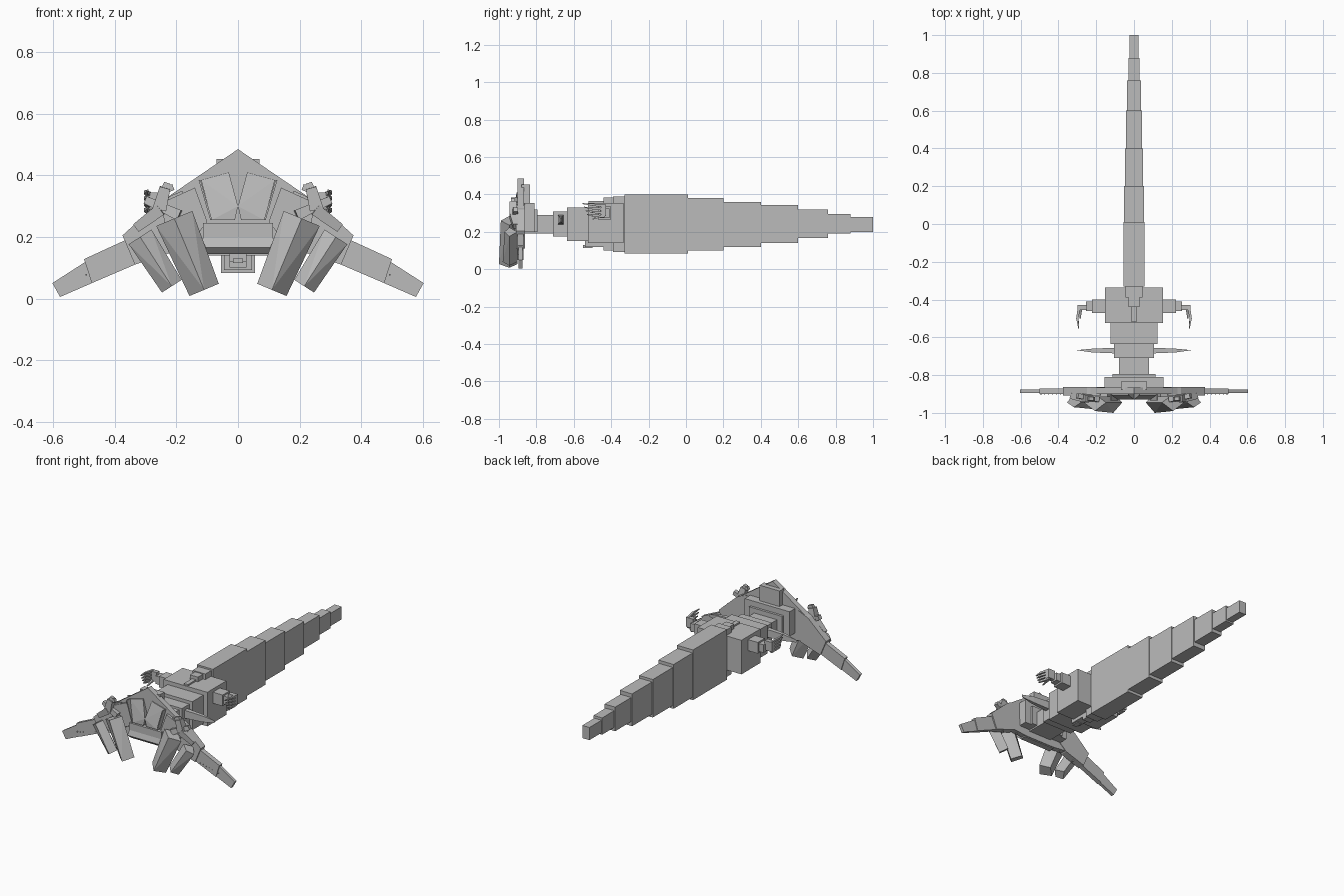
import bpy, bmesh, math
from mathutils import Vector

if "Cube" in bpy.data.objects:
    bpy.data.objects.remove(bpy.data.objects["Cube"], do_unlink=True)

grey = bpy.data.materials.new("plain grey")
grey.use_nodes = True
COLOUR = (0.5, 0.5, 0.5, 1)
grey.diffuse_color = COLOUR
grey.node_tree.nodes["Principled BSDF"].inputs["Base Color"].default_value = COLOUR


def hull(name, points):
    """Convex solid around the given points."""
    bm = bmesh.new()
    for p in points:
        bm.verts.new(p)
    bmesh.ops.convex_hull(bm, input=bm.verts)
    bmesh.ops.dissolve_limit(bm, angle_limit=0.01, verts=bm.verts, edges=bm.edges)
    bmesh.ops.recalc_face_normals(bm, faces=bm.faces)
    mesh = bpy.data.meshes.new(name)
    bm.to_mesh(mesh)
    bm.free()
    mesh.materials.append(grey)
    obj = bpy.data.objects.new(name, mesh)
    bpy.context.collection.objects.link(obj)
    return obj


def box(name, x0, x1, y0, y1, z0, z1):
    return hull(name, [(x, y, z) for x in (x0, x1) for y in (y0, y1) for z in (z0, z1)])


def plate(name, outline, y0, y1, s=1):
    """Outline in x and z, extruded along y."""
    return hull(name, [(s * x, y, z) for x, z in outline for y in (y0, y1)])


def bar(name, a, b, wa, wb, s=1, tip=None):
    """Square bar from a to b, tapering from width wa to wb."""
    a, b = Vector(a), Vector(b)
    d = (b - a).normalized()
    u = d.cross(Vector((0, 1, 0) if abs(d.y) < 0.8 else (0, 0, 1))).normalized()
    v = d.cross(u)
    pts = [c + (u * i + v * j) * w / 2 for c, w in ((a, wa), (b, wb))
           for i in (-1, 1) for j in (-1, 1)]
    return hull(name, [(s * p.x, p.y, p.z) for p in pts])


# Stepped tail: start, end, half width, bottom, top
tail = [(-.44, -.38, .028, .10, .385), (-.39, -.33, .045, .092, .39),
        (-.33, .01, .056, .083, .40), (.01, .2, .053, .10, .38),
        (.2, .4, .048, .12, .36), (.4, .6, .043, .14, .344),
        (.6, .76, .037, .168, .32), (.76, .88, .03, .19, .296),
        (.88, 1, .025, .2, .28)]
for y0, y1, w, z0, z1 in tail:
    box("tail_segment", -w, w, y0, y1, z0, z1)

# Stepped body and neck
body = [(-.525, -.335, .153, .14, .355), (-.635, -.52, .125, .15, .33),
        (-.71, -.63, .105, .175, .31), (-.87, -.705, .08, .19, .29)]
for y0, y1, w, z0, z1 in body:
    box("body_segment", -w, w, y0, y1, z0, z1)
box("back_ridge", -.014, .014, -.52, -.44, .35, .365)
box("belly_plate", -.028, .028, -.54, -.44, .12, .15)
box("belly_latch", -.016, .016, -.55, -.5, .115, .13)

# Head: crest, rear blocks, brow and jaw
plate("head_crest", [(0, .485), (.25, .315), (.2, .16), (.1, .15),
                     (-.1, .15), (-.2, .16), (-.25, .315)], -.9, -.865)
box("head_rear_block", -.157, .157, -.87, -.81, .2, .355)
box("head_rear_plate", -.115, .115, -.83, -.795, .2, .32)
box("head_top_block", -.07, .07, -.88, -.835, .35, .453)
box("brow", -.113, .113, -.925, -.89, .2, .245)
hull("jaw", [(x, y, z) for x, y, z in
             [(-.113, -.92, .2), (.113, -.92, .2), (-.123, -.93, .165), (.123, -.93, .165),
              (-.11, -.91, .145), (.11, -.91, .145), (-.11, -.87, .145), (.11, -.87, .145),
              (-.113, -.87, .2), (.113, -.87, .2)]])

for side, s in (("left", 1), ("right", -1)):
    # Sloping face panel and its thin edge strip
    top, low = [(.03, .41), (.12, .385)], [(.085, .255), (.01, .255), (0, .3)]
    hull(side + "_face_panel",
         [(s * x, y, z) for x, z in top for y in (-.905, -.88)] +
         [(s * x, y, z) for x, z in low for y in (-.93, -.88)])
    plate(side + "_face_strip", [(.122, .385), (.128, .385), (.09, .255), (.084, .255)],
          -.935, -.89, s)
    plate(side + "_cheek_plate", [(.14, .36), (.25, .31), (.23, .2), (.13, .21), (.1, .25)],
          -.915, -.88, s)

    # Stepped wing, thinner toward the tip
    plate(side + "_wing_root", [(.18, .35), (.25, .32), (.375, .205), (.335, .11),
                                (.2, .155), (.15, .2)], -.908, -.862, s)
    plate(side + "_wing_middle", [(.3, .22), (.357, .182), (.5, .128), (.475, .05), (.33, .112)],
          -.9, -.87, s)
    plate(side + "_wing_tip", [(.46, .142), (.603, .05), (.578, .005), (.44, .065)],
          -.895, -.875, s)
    for i in range(7):
        x = .365 + i * .021
        box(side + "_wing_stud", s * x, s * (x + .004), -.904, -.89, .108 - i * .0055, .112 - i * .0055)

    # Hanging leg blocks with a leading edge
    legs = [("inner", (.207, .26), (.11, .028), .127, .103, .99),
            ("outer", (.318, .2), (.215, .04), .088, .076, .97)]
    for label, (ax, az), (bx, bz), wa, wb, front in legs:
        d = Vector((bx - ax, 0, bz - az)).normalized()
        u = Vector((-d.z, 0, d.x))
        pts = []
        for (x, z), w, lift in (((ax, az), wa, 0), ((bx, bz), wb, .01)):
            c = Vector((x, 0, z))
            pts += [c + u * w / 2 + Vector((0, -.945, 0)), c - u * w / 2 + Vector((0, -.945, 0)),
                    c + Vector((0, -front - lift, 0)), c + Vector((0, -.9, 0))]
        hull(side + "_" + label + "_leg", [(s * p.x, max(p.y, -1), p.z) for p in pts])
        bar(side + "_" + label + "_spur", (ax, -.88, az), ((ax + bx) / 2, -.885, (az + bz) / 2),
            .03, .004, s)

    # Small joint cluster above the legs
    bar(side + "_joint_arm", (.19, -.925, .27), (.3, -.91, .32), .035, .025, s)
    bar(side + "_joint_block", (.255, -.92, .29), (.237, -.925, .36), .045, .035, s)
    bar(side + "_joint_cap", (.21, -.925, .362), (.245, -.925, .35), .02, .024, s)
    bar(side + "_joint_tip", (.237, -.925, .355), (.23, -.925, .376), .024, .02, s)
    bar(side + "_joint_link", (.25, -.925, .29), (.33, -.91, .23), .04, .03, s)

    # Side fin on the neck
    hull(side + "_side_fin",
         [(s * .1, y, z) for y in (-.685, -.655) for z in (.24, .29)] +
         [(s * .22, y, z) for y in (-.68, -.66) for z in (.245, .285)] +
         [(s * .305, -.668, z) for z in (.255, .27)])

    # Stepped arm with a forward reaching hand
    box(side + "_upper_arm", s * .15, s * .222, -.47, -.4, .265, .335)
    box(side + "_forearm", s * .22, s * .255, -.46, -.41, .275, .325)
    box(side + "_wrist", s * .25, s * .3, -.455, -.428, .285, .345)
    for i in range(4):
        z = .345 - i * .019
        bar(side + "_finger_base", (.29, -.435, z - .006), (.3, -.5, z), .014, .012, s)
        bar(side + "_finger_tip", (.3, -.5, z), (.293, -.552 + i * .008, z + .006), .011, .005, s)
    bar(side + "_thumb", (.28, -.44, .29), (.285, -.5, .268), .014, .006, s)
